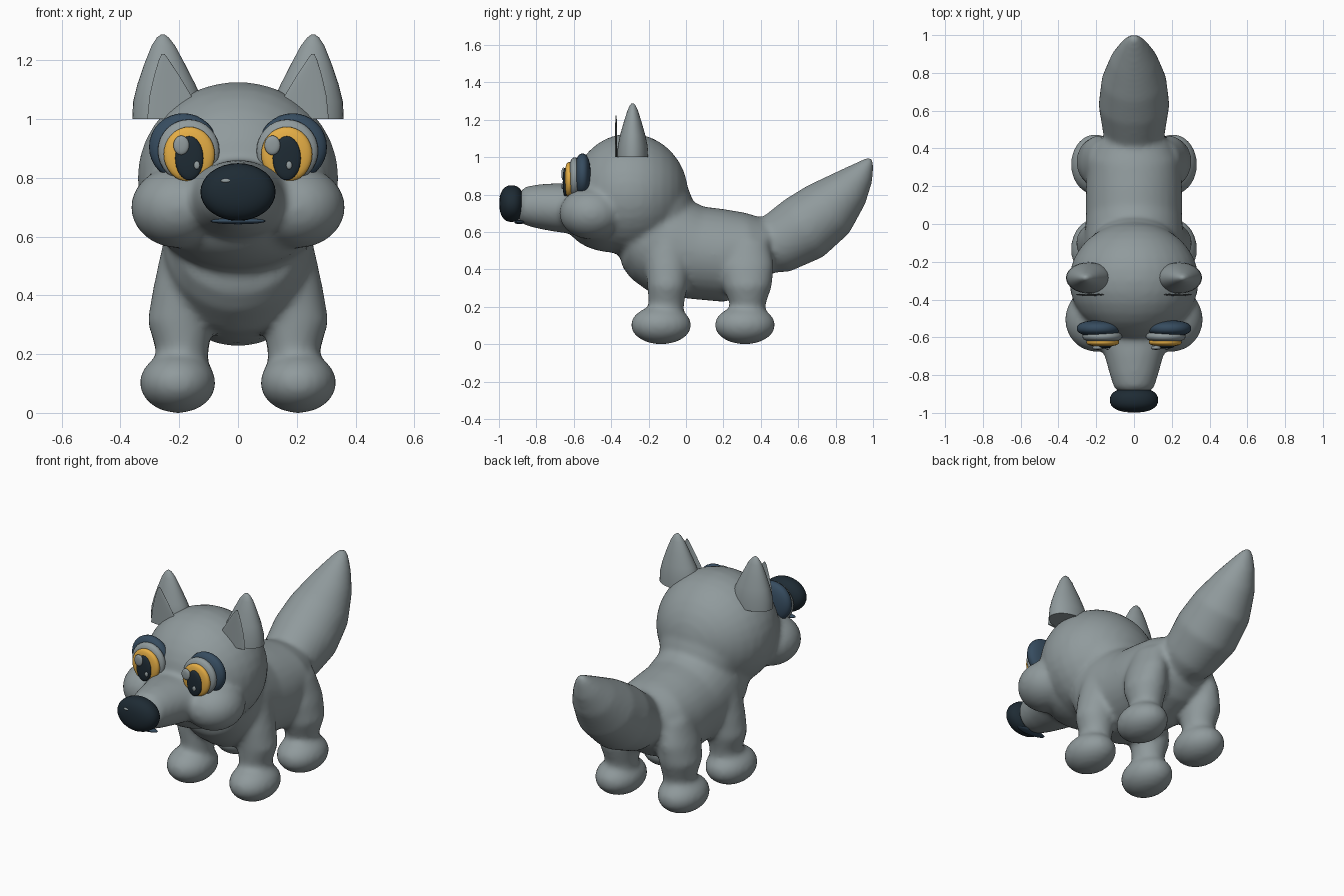
import bpy, bmesh, math
from mathutils import Vector, Matrix

if "Cube" in bpy.data.objects:
    bpy.data.objects.remove(bpy.data.objects["Cube"])


def material(name, rgb):
    m = bpy.data.materials.new(name)
    m.diffuse_color = (*rgb, 1)
    m.use_nodes = True
    m.node_tree.nodes["Principled BSDF"].inputs["Base Color"].default_value = m.diffuse_color
    return m


GREY = material("grey_fur", (0.28, 0.325, 0.335))
BLUE = material("dark_blue", (0.037, 0.072, 0.115))
BLACK = material("near_black", (0.013, 0.024, 0.034))
AMBER = material("amber", (0.78, 0.42, 0.06))


def blob(bm, c, r, seg=32, power=1.0):
    """Ellipsoid; power below 1 makes it boxier along its y axis."""
    rot = Matrix.Rotation(math.pi / 2, 4, 'X')
    verts = bmesh.ops.create_uvsphere(bm, u_segments=seg, v_segments=seg // 2,
                                      radius=1, matrix=rot)["verts"]
    for v in verts:
        ring = math.hypot(v.co.x, v.co.z)
        k = ring ** (power - 1) if ring > 1e-5 else 1
        y = math.copysign(abs(v.co.y) ** power, v.co.y)
        v.co = Vector((c[0] + v.co.x * k * r[0], c[1] + y * r[1],
                       c[2] + v.co.z * k * r[2]))


def loft(bm, sections, seg=32):
    """Closed tube through elliptical sections (x, y, z, half width, half depth)."""
    pts = [Vector(s[:3]) for s in sections]
    rings = []
    for i, s in enumerate(sections):
        tangent = pts[min(i + 1, len(pts) - 1)] - pts[max(i - 1, 0)]
        up = tangent.cross(Vector((1, 0, 0))).normalized()
        rings.append([bm.verts.new(pts[i] + Vector((s[3] * math.cos(a), 0, 0))
                                   + up * s[4] * math.sin(a))
                      for a in (2 * math.pi * k / seg for k in range(seg))])
    for a, b in zip(rings, rings[1:]):
        for k in range(seg):
            n = (k + 1) % seg
            bm.faces.new((a[k], a[n], b[n], b[k]))
    bm.faces.new(rings[0][::-1])
    bm.faces.new(rings[-1])


def finish(bm, name, mat, angle=50):
    bmesh.ops.recalc_face_normals(bm, faces=bm.faces[:])
    me = bpy.data.meshes.new(name)
    bm.to_mesh(me)
    bm.free()
    me.materials.append(mat)
    ob = bpy.data.objects.new(name, me)
    bpy.context.collection.objects.link(ob)
    bpy.ops.object.select_all(action='DESELECT')
    ob.select_set(True)
    bpy.context.view_layer.objects.active = ob
    bpy.ops.object.shade_smooth_by_angle(angle=math.radians(angle))
    return ob


def blob_part(name, mat, c, r, power=1.0):
    bm = bmesh.new()
    blob(bm, c, r, power=power)
    return finish(bm, name, mat)


# Body: overlapping volumes fused into one soft skin
bm = bmesh.new()
# torso
loft(bm, [(0, .48, .50, .10, .10), (0, .44, .51, .19, .155), (0, .35, .50, .24, .205),
          (0, .20, .475, .255, .25), (0, .05, .49, .255, .25), (0, -.10, .53, .26, .27),
          (0, -.20, .58, .25, .25), (0, -.28, .60, .22, .20), (0, -.33, .62, .10, .10)])
# tail
loft(bm, [(0, .36, .50, .13, .13), (0, .49, .54, .165, .165), (0, .63, .62, .188, .185),
          (0, .76, .72, .172, .17), (0, .87, .83, .125, .12), (0, .935, .91, .078, .075),
          (0, .975, .97, .04, .035), (0, .99, .995, .02, .015)])
# head, neck and jaw
blob(bm, (0, -.30, .80), (.343, .312, .328))
blob(bm, (0, -.16, .72), (.25, .20, .22))
blob(bm, (0, -.38, .655), (.26, .26, .165))
# muzzle
loft(bm, [(0, -.40, .72, .22, .17), (0, -.60, .725, .19, .135), (0, -.70, .732, .155, .13),
          (0, -.80, .738, .128, .117), (0, -.87, .742, .105, .10), (0, -.90, .745, .06, .06)])
for s in (-1, 1):
    # cheek
    blob(bm, (s * .20, -.505, .70), (.165, .172, .14))
    # front leg and paw
    loft(bm, [(s * .20, -.11, .08, .09, .09), (s * .19, -.105, .22, .09, .095),
              (s * .197, -.10, .31, .112, .108), (s * .19, -.10, .42, .10, .115),
              (s * .17, -.10, .56, .09, .11)])
    blob(bm, (s * .205, -.133, .103), (.13, .162, .104))
    # hind leg and paw
    loft(bm, [(s * .20, .33, .08, .09, .09), (s * .19, .33, .21, .09, .095),
              (s * .195, .33, .31, .112, .13), (s * .185, .325, .42, .10, .145),
              (s * .16, .32, .55, .08, .12)])
    blob(bm, (s * .205, .315, .103), (.13, .162, .104))
body = finish(bm, "body", GREY)
rem = body.modifiers.new("fuse", 'REMESH')
rem.mode = 'VOXEL'
rem.voxel_size = .015
rem.use_smooth_shade = True
smo = body.modifiers.new("soften", 'SMOOTH')
smo.factor = .5
smo.iterations = 10

# Nose, its highlight and the mouth
blob_part("nose", BLACK, (0, -.932, .752), (.128, .066, .098), .85)
blob_part("nose_highlight", GREY, (-.04, -.987, .79), (.018, .009, .008))
blob_part("mouth", BLUE, (0, -.89, .653), (.095, .028, .011))

for s, side in ((-1, "left"), (1, "right")):
    # Ear with a flat base
    bm = bmesh.new()
    loft(bm, [(s * .238, -.285, 1.0, .122, .083), (s * .238, -.285, 1.06, .119, .08),
              (s * .244, -.285, 1.12, .098, .067), (s * .25, -.285, 1.19, .068, .047),
              (s * .254, -.285, 1.25, .04, .028), (s * .256, -.285, 1.278, .02, .015),
              (s * .256, -.285, 1.288, .006, .006)])
    finish(bm, side + "_ear", GREY)
    # Inner ear plate
    bm = bmesh.new()
    loft(bm, [(s * .228, -.374, 1.0, .081, .007), (s * .23, -.374, 1.08, .071, .006),
              (s * .243, -.374, 1.15, .042, .005), (s * .252, -.374, 1.20, .018, .004),
              (s * .255, -.374, 1.222, .005, .003)])
    finish(bm, side + "_inner_ear", GREY)
    # Eye, layered from the brow forward
    blob_part(side + "_brow", BLUE, (s * .186, -.553, .905), (.117, .043, .115), .85)
    blob_part(side + "_eyelid", GREY, (s * .168, -.595, .892), (.105, .032, .107), .8)
    blob_part(side + "_iris", AMBER, (s * .166, -.625, .88), (.087, .023, .094), .75)
    blob_part(side + "_pupil", BLACK, (s * .166, -.645, .867), (.048, .014, .075), .75)
    # Both glints sit toward the same side
    gx = -.193 if s < 0 else .117
    blob_part(side + "_glint", GREY, (gx, -.655, .911), (.027, .011, .033), .8)
    gx = -.14 if s < 0 else .174
    blob_part(side + "_small_glint", GREY, (gx, -.659, .843), (.01, .007, .014), .8)
